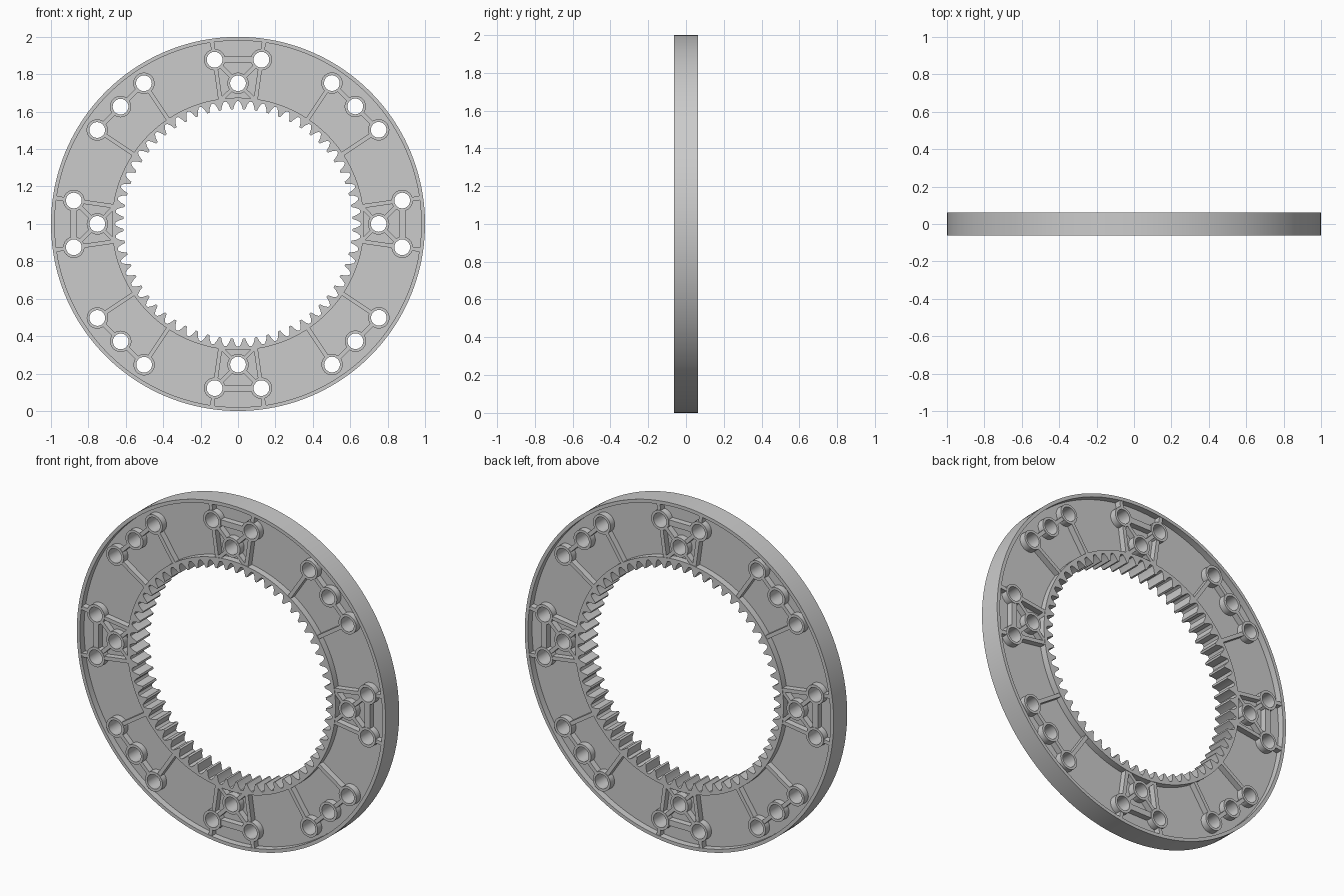
import bpy
from math import sin, cos, pi, tau
from mathutils import Vector, Matrix

if "Cube" in bpy.data.objects:
    bpy.data.objects.remove(bpy.data.objects["Cube"])

HALF = 0.0625      # half thickness of the whole ring
WEB = 0.024        # half thickness of the recessed web
HOLE, BOSS = 0.042, 0.057


def circle(r, n, c=(0, 0)):
    return [(c[0] + r * cos(tau * i / n), c[1] + r * sin(tau * i / n)) for i in range(n)]


def plate(name, loops, half):
    """Filled flat outlines (inner loops become holes), extruded along y."""
    cu = bpy.data.curves.new(name, 'CURVE')
    cu.dimensions = '2D'
    cu.fill_mode = 'BOTH'
    cu.extrude = half
    for pts in loops:
        s = cu.splines.new('POLY')
        s.points.add(len(pts) - 1)
        for p, (x, z) in zip(s.points, pts):
            p.co = (x, z, 0, 1)
        s.use_cyclic_u = True
    ob = bpy.data.objects.new(name, cu)
    bpy.context.collection.objects.link(ob)
    ob.rotation_euler = (pi / 2, 0, 0)
    ob.location = (0, 0, 1)
    bpy.ops.object.select_all(action='DESELECT')
    ob.select_set(True)
    bpy.context.view_layer.objects.active = ob
    bpy.ops.object.convert(target='MESH')
    bpy.ops.object.shade_smooth_by_angle(angle=0.5)
    return ob


def rib(a, b, w, cut_a=0.0, cut_b=0.0):
    """Thin rectangle from a to b, shortened at the ends to clear the holes."""
    a, b = Vector(a), Vector(b)
    d = (b - a).normalized()
    n = Vector((-d.y, d.x)) * w / 2
    a, b = a + d * cut_a, b - d * cut_b
    return [tuple(p) for p in (a - n, b - n, b + n, a + n)]


def radial(p, r):
    return tuple(Vector(p).normalized() * r)


# Hole pattern and ribs of one quarter: a triangle and a diagonal row
L, R, M = (-0.125, 0.878), (0.125, 0.878), (0, 0.752)
D1, D2, D3 = (0.502, 0.753), (0.627, 0.628), (0.752, 0.503)
E = 0.05
quarter_holes = [L, R, M, D1, D2, D3]
quarter_ribs = [
    rib(L, R, 0.034, E, E),
    rib(L, M, 0.022, E, E), rib(R, M, 0.022, E, E),
    rib(M, (-0.085, 0.668), 0.02, E), rib(M, (0.085, 0.668), 0.02, E),
    rib(D1, D2, 0.022, E, E), rib(D2, D3, 0.022, E, E)]
for p in (L, R, D1, D3):
    quarter_ribs.append(rib(p, radial(p, 0.67), 0.022, E))
for p in (L, R):
    quarter_ribs.append(rib(p, radial(p, 0.985), 0.022, E))

# Repeat the quarter four times
holes, ribs = [], []
for k in range(4):
    m = Matrix.Rotation(k * pi / 2, 2)
    holes += [tuple(m @ Vector(h)) for h in quarter_holes]
    ribs += [[tuple(m @ Vector(p)) for p in r] for r in quarter_ribs]

# Inner toothed outline: 60 teeth pointing at the centre, valley at the top
N = 60
teeth = []
for i in range(N):
    for f, r in ((0.0, 0.657), (0.12, 0.655), (0.28, 0.637), (0.41, 0.613),
                 (0.59, 0.613), (0.72, 0.637), (0.88, 0.655)):
        a = pi / 2 + tau * (i + f) / N
        teeth.append((r * cos(a), r * sin(a)))

plate("outer_rim", [circle(1.0, 160), circle(0.98, 160)], HALF)
plate("toothed_inner_ring", [circle(0.675, 120), teeth], HALF)
plate("web", [circle(0.985, 160), circle(0.67, 120)] + [circle(HOLE + 0.003, 32, h) for h in holes], WEB)
plate("hole_bosses", [c for h in holes for c in (circle(BOSS, 32, h), circle(HOLE, 32, h))], HALF)

# Ribs are separate solids so that overlapping ones never cancel each other out
parts = [plate("rib", [r], HALF - 0.003) for r in ribs]
bpy.ops.object.select_all(action='DESELECT')
for o in parts:
    o.select_set(True)
bpy.context.view_layer.objects.active = parts[0]
bpy.ops.object.join()
parts[0].name = "stiffening_ribs"
